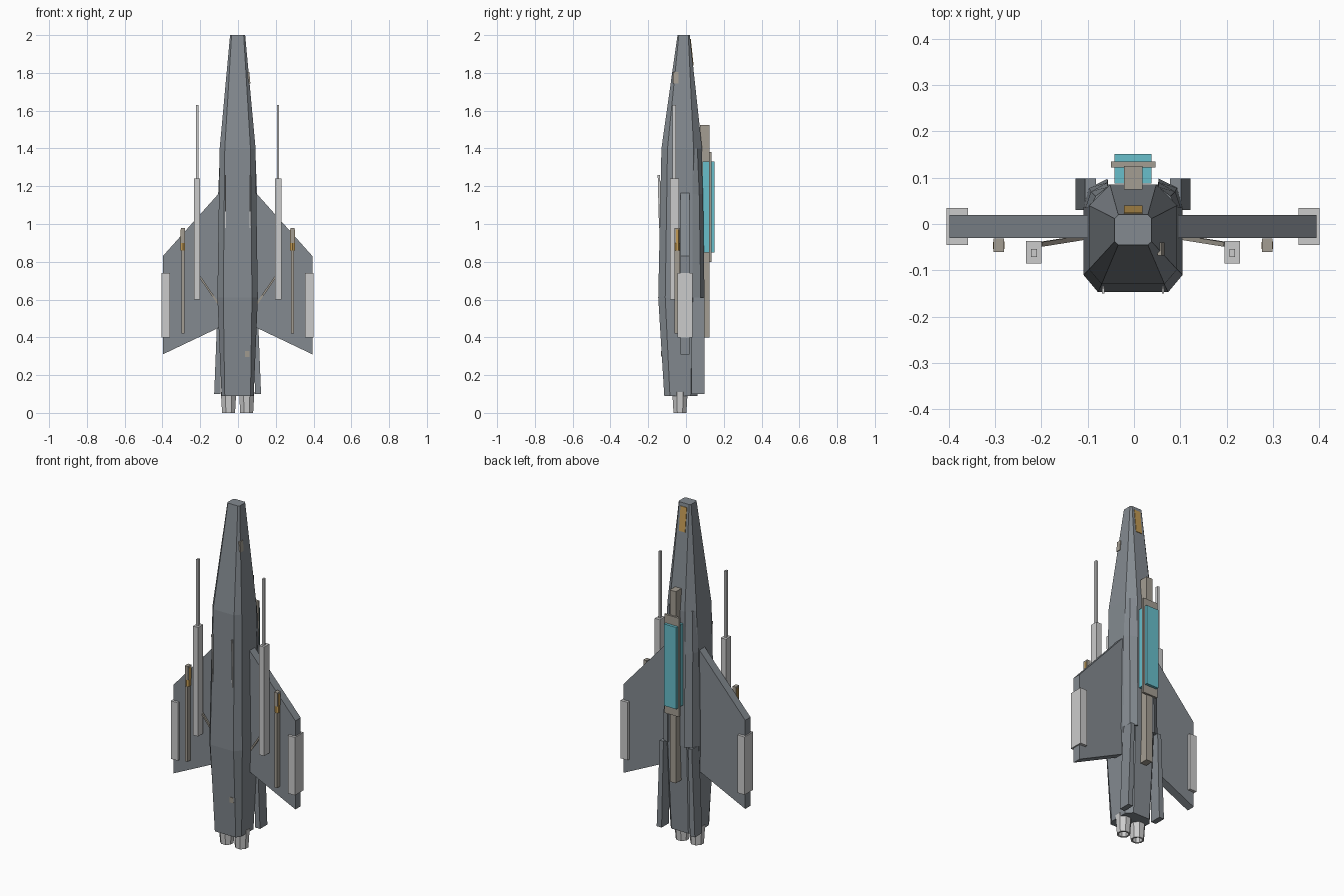
import bpy, bmesh, math
from mathutils import Vector

if "Cube" in bpy.data.objects:
    bpy.data.objects.remove(bpy.data.objects["Cube"])

CX = -0.002  # symmetry plane


def material(name, rgb):
    m = bpy.data.materials.new(name)
    m.diffuse_color = (*rgb, 1)
    m.use_nodes = True
    m.node_tree.nodes["Principled BSDF"].inputs["Base Color"].default_value = m.diffuse_color
    return m


HULL = material("hull grey", (0.23, 0.255, 0.28))
LIGHT = material("light grey", (0.60, 0.60, 0.60))
TAN = material("warm grey", (0.37, 0.34, 0.29))
CYAN = material("cyan", (0.14, 0.52, 0.60))
AMBER = material("amber", (0.55, 0.33, 0.09))


def finish(name, bm, mat):
    bmesh.ops.recalc_face_normals(bm, faces=bm.faces)
    me = bpy.data.meshes.new(name)
    bm.to_mesh(me)
    bm.free()
    me.materials.append(mat)
    ob = bpy.data.objects.new(name, me)
    bpy.context.collection.objects.link(ob)
    return ob


def loft(name, rings, mat):
    """Skin a list of equally sized point rings and cap both ends."""
    bm = bmesh.new()
    vs = [[bm.verts.new(p) for p in r] for r in rings]
    n = len(vs[0])
    for a, b in zip(vs, vs[1:]):
        for i in range(n):
            bm.faces.new((a[i], a[(i + 1) % n], b[(i + 1) % n], b[i]))
    bm.faces.new(vs[0])
    bm.faces.new(vs[-1])
    return finish(name, bm, mat)


def box(name, xs, ys, zs, mat):
    ring = lambda z: [(xs[0], ys[0], z), (xs[1], ys[0], z), (xs[1], ys[1], z), (xs[0], ys[1], z)]
    return loft(name, [ring(zs[0]), ring(zs[1])], mat)


def strut(name, a, b, r, mat):
    a, b = Vector(a), Vector(b)
    d = (b - a).normalized()
    u = d.cross(Vector((0, 1, 0))).normalized() * r
    v = d.cross(u).normalized() * r
    return loft(name, [[p + u + v, p - u + v, p - u - v, p + u - v] for p in (a, b)], mat)


def circle(x, y, z, r, n):
    return [(x + r * math.cos(math.tau * (i + .5) / n), y + r * math.sin(math.tau * (i + .5) / n), z)
            for i in range(n)]


# Fuselage: z, half width, belly half width, belly y, lower shoulder y, upper shoulder y, back half width, back y
sections = [
    (0.09, 0.085, 0.068, -0.115, -0.085, 0.025, 0.055, 0.060),
    (0.61, 0.107, 0.076, -0.147, -0.110, 0.035, 0.062, 0.085),
    (1.40, 0.095, 0.068, -0.130, -0.098, 0.040, 0.050, 0.085),
    (2.00, 0.040, 0.032, -0.045, -0.038, 0.012, 0.032, 0.020),
]
rings = []
for z, w, bw, by, ls, us, tw, ty in sections:
    half = [(bw, by), (w, ls), (w, us), (tw, ty)]
    pts = half + [(-x, y) for x, y in reversed(half)]
    rings.append([(CX + x, y, z) for x, y in pts])
loft("fuselage", rings, HULL)

for side, s in (("left", -1), ("right", 1)):
    X = lambda x: CX + s * x

    # Swept wing and wingtip pod
    plan = [(0.07, 1.195), (0.396, 0.83), (0.396, 0.31), (0.07, 0.465)]
    loft(side + "_wing", [[(X(x), y, z) for x, z in plan] for y in (-0.03, 0.019)], HULL)
    box(side + "_wingtip_pod", (X(0.357), X(0.403)), (-0.045, 0.035), (0.40, 0.74), LIGHT)

    # Long gun, its barrel and brace
    box(side + "_gun_body", (X(0.198), X(0.231)), (-0.085, -0.037), (0.60, 1.24), LIGHT)
    box(side + "_gun_barrel", (X(0.208), X(0.220)), (-0.071, -0.054), (1.24, 1.63), LIGHT)
    strut(side + "_gun_brace", (X(0.20), -0.044, 0.72), (X(0.10), -0.028, 0.575), 0.005, TAN)

    # Slim launcher rod with amber collar
    box(side + "_launcher_rod", (X(0.282), X(0.298)), (-0.061, -0.033), (0.42, 0.86), TAN)
    box(side + "_launcher_head", (X(0.279), X(0.301)), (-0.061, -0.031), (0.90, 0.98), TAN)
    loft(side + "_launcher_collar", [circle(X(0.29), -0.046, z, 0.0145, 6) for z in (0.86, 0.97)], AMBER)

    # Shoulder strake running down the back
    strake = []
    for z, xo, yb in ((0.61, 0.107, 0.098), (1.16, 0.103, 0.090), (1.40, 0.093, 0.080)):
        strake.append([(X(0.05), 0.04, z), (X(xo), 0.035, z), (X(xo - 0.012), yb - 0.02, z), (X(0.055), yb, z)])
    loft(side + "_shoulder_strake", strake, HULL)

    # Tail fin flaring outward toward the engines
    fin = [[(X(a), y, z) for a, y in ((xi, 0.03), (xo, 0.03), (xo, 0.098), (xi, 0.098))]
           for z, xi, xo in ((0.10, 0.092, 0.124), (0.61, 0.080, 0.104))]
    loft(side + "_tail_fin", fin, HULL)

    # Engine nozzle, hollow at the tail end
    loft(side + "_nozzle", [circle(X(0.048), -0.032, z, r, 8)
                            for z, r in ((0.11, 0.044), (0, 0.037), (0, 0.027), (0.05, 0.027))], LIGHT)

    # Belly blade
    loft(side + "_belly_blade", [[(X(0.062), y0, z), (X(0.067), y0, z), (X(0.067), y1, z), (X(0.062), y1, z)]
                                 for z, y0, y1 in ((0.98, -0.143, -0.125), (1.26, -0.150, -0.138))], LIGHT)

# Dorsal rail, mounting plate and coolant tank
box("dorsal_rail", (CX - 0.02, CX + 0.02), (0.075, 0.125), (0.40, 1.525), TAN)
box("mounting_plate", (CX - 0.048, CX + 0.048), (0.122, 0.135), (0.80, 1.38), TAN)
box("dorsal_tank", (CX - 0.04, CX + 0.04), (0.087, 0.151), (0.85, 1.33), CYAN)

# Nose sensor panel following the back slope
loft("nose_sensor", [[(CX - 0.02, y - 0.006, z), (CX + 0.02, y - 0.006, z), (CX + 0.02, y + 0.003, z),
                      (CX - 0.02, y + 0.003, z)] for z, y in ((1.84, 0.0373), (1.98, 0.0222))], AMBER)

# Small service hatches
loft("side_hatch", [[(x - 0.005, -0.068, z), (x + 0.004, -0.068, z), (x + 0.004, -0.04, z), (x - 0.005, -0.04, z)]
                    for z, x in ((1.745, 0.0614), (1.805, 0.0559))], TAN)
loft("belly_hatch", [[(0.037, y - 0.003, z), (0.062, y - 0.003, z), (0.062, y + 0.005, z), (0.037, y + 0.005, z)]
                     for z, y in ((0.295, -0.1276), (0.327, -0.1296))], TAN)
